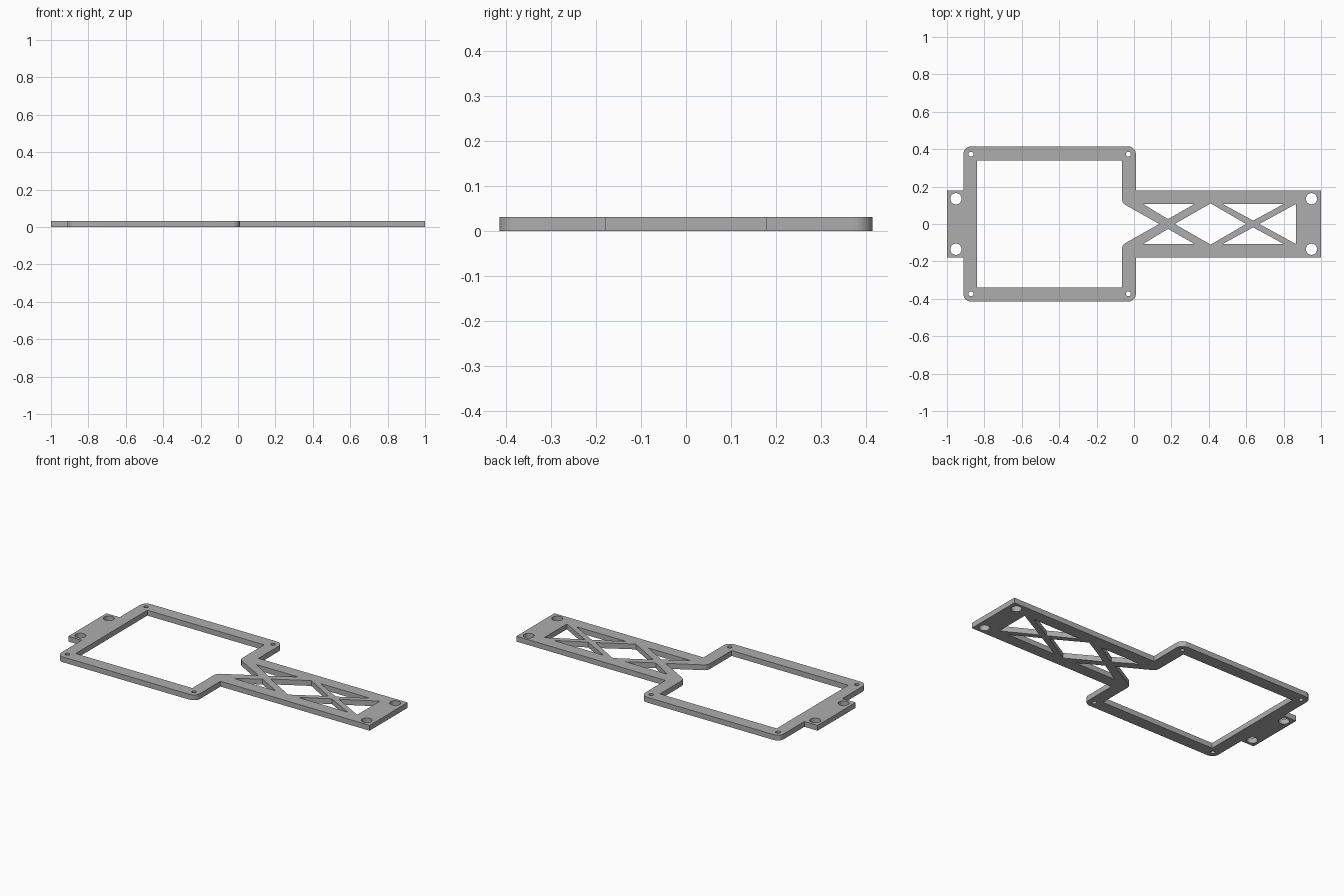
import bpy, bmesh
from math import sin, cos, radians, pi

THICKNESS = 0.032

cube = bpy.data.objects.get("Cube")
if cube:
    bpy.data.objects.remove(cube, do_unlink=True)

grey = bpy.data.materials.new("matte grey")
grey.use_nodes = True
colour = (0.42, 0.42, 0.42, 1)
grey.diffuse_color = colour
grey.node_tree.nodes["Principled BSDF"].inputs["Base Color"].default_value = colour


def arc(cx, cy, r, start, end, steps=10):
    angles = [radians(start + (end - start) * i / steps) for i in range(steps + 1)]
    return [(cx + r * cos(a), cy + r * sin(a)) for a in angles]


def circle(cx, cy, r, sides=32):
    return arc(cx, cy, r, 0, 360, sides)[:-1]


def flip(points):
    return [(x, -y) for x, y in reversed(points)]


def mirrored(half):
    """Close a half profile across the x axis."""
    return half + [p for p in flip(half) if p[1] != 0]


# Outer edge: end tab, rounded frame, long arm
r = 0.042
loops = [mirrored([(-1, 0.18), (-0.912, 0.18)]
                  + arc(-0.912 + r, 0.415 - r, r, 180, 90)
                  + arc(0.01 - r, 0.415 - r, r, 90, 0)
                  + [(0.01, 0.18), (1, 0.18)])]

# Large opening, running to a point at the first cross brace
loops.append(mirrored([(-0.84, 0.34), (-0.065, 0.34), (-0.065, 0.135),
                       (-0.061, 0.117), (-0.05, 0.104), (-0.03, 0.093), (0.135, 0)]))

# Lattice openings on the centre line
loops.append(mirrored([(0.217, 0), (0.41, 0.11), (0.6, 0)]))
loops.append(mirrored([(0.67, 0), (0.866, 0.107)]))

# Paired lattice triangles and screw holes
paired = [[(0.047, 0.108), (0.325, 0.108), (0.182, 0.026)],
          [(0.472, 0.108), (0.803, 0.108), (0.637, 0.018)]]
paired += [circle(x, 0.135, 0.03) for x in (-0.952, 0.949)]
paired += [circle(x, 0.373, 0.013, 20) for x in (-0.872, -0.03)]
for loop in paired:
    loops += [loop, flip(loop)]

# Fill the profile and give it thickness
curve = bpy.data.curves.new("plate_profile", 'CURVE')
curve.dimensions = '2D'
curve.fill_mode = 'BOTH'
curve.extrude = THICKNESS / 2
for loop in loops:
    spline = curve.splines.new('POLY')
    spline.points.add(len(loop) - 1)
    for point, (x, y) in zip(spline.points, loop):
        point.co = (x, y, 0, 1)
    spline.use_cyclic_u = True
profile = bpy.data.objects.new("plate_profile", curve)
bpy.context.scene.collection.objects.link(profile)
bpy.context.view_layer.update()
mesh = bpy.data.meshes.new_from_object(
    profile.evaluated_get(bpy.context.evaluated_depsgraph_get()))
bpy.data.objects.remove(profile, do_unlink=True)

# Weld the walls to the caps and stand the plate on the ground
bm = bmesh.new()
bm.from_mesh(mesh)
bmesh.ops.remove_doubles(bm, verts=bm.verts, dist=0.0002)
bmesh.ops.recalc_face_normals(bm, faces=bm.faces)
bmesh.ops.translate(bm, verts=bm.verts, vec=(0, 0, THICKNESS / 2))
bm.to_mesh(mesh)
bm.free()
mesh.materials.clear()
mesh.materials.append(grey)

plate = bpy.data.objects.new("mounting_plate", mesh)
bpy.context.scene.collection.objects.link(plate)
bpy.ops.object.select_all(action='DESELECT')
plate.select_set(True)
bpy.context.view_layer.objects.active = plate
bpy.ops.object.shade_smooth_by_angle(angle=pi / 6)
